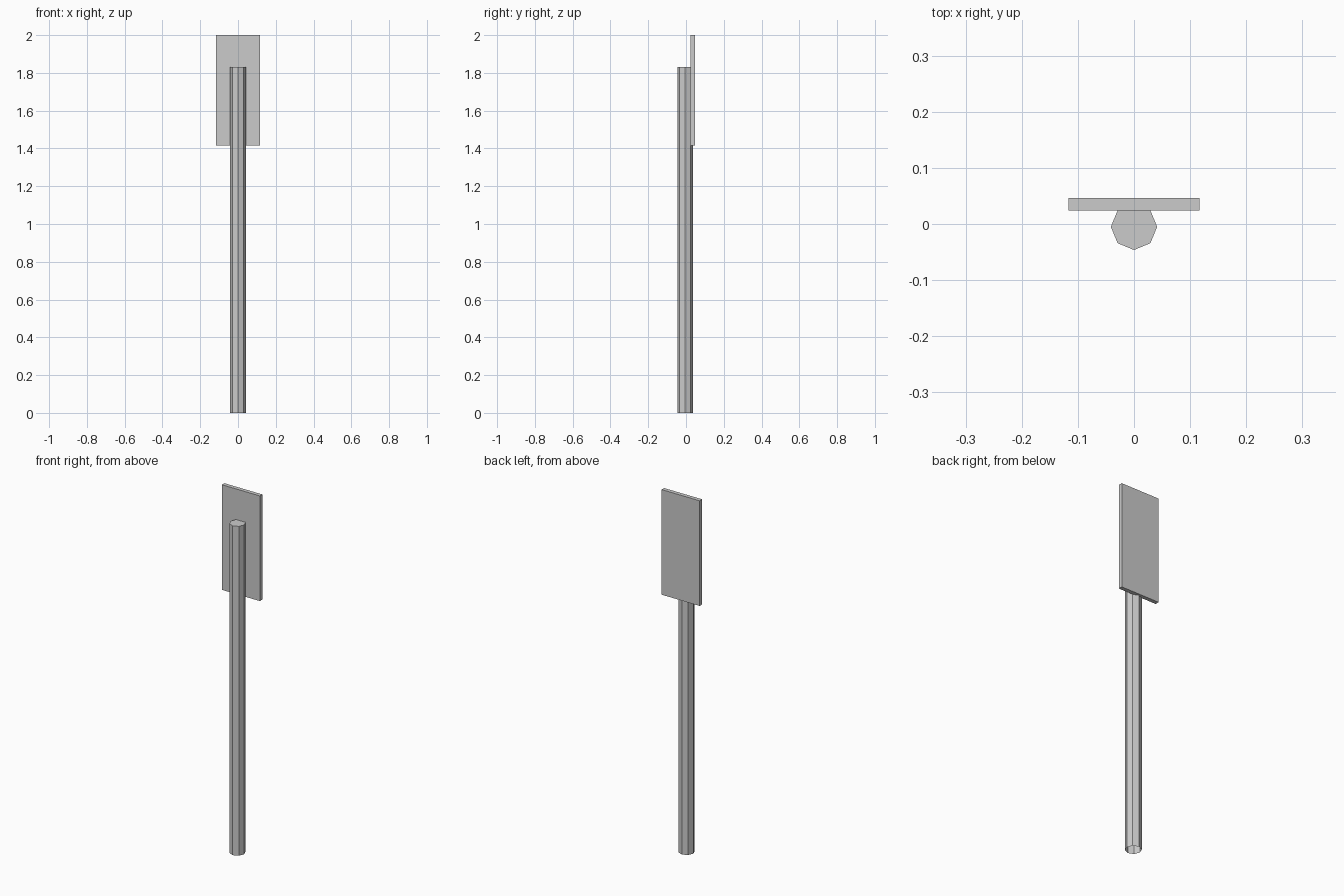
import bpy, bmesh
from math import pi, sin, cos

if "Cube" in bpy.data.objects:
    bpy.data.objects.remove(bpy.data.objects["Cube"])


def make_object(name, bm):
    bmesh.ops.recalc_face_normals(bm, faces=bm.faces)
    mesh = bpy.data.meshes.new(name)
    bm.to_mesh(mesh)
    bm.free()
    obj = bpy.data.objects.new(name, mesh)
    bpy.context.collection.objects.link(obj)
    return obj


# Eight-sided post: capped on top, open at the foot
SIDES, RADIUS, CENTRE_Y, HEIGHT = 8, 0.0413, -0.005, 1.83
bm = bmesh.new()
rings = [[bm.verts.new((RADIUS * sin(2 * pi * i / SIDES),
                        CENTRE_Y + RADIUS * cos(2 * pi * i / SIDES), z))
          for i in range(SIDES)] for z in (0, HEIGHT)]
low, high = rings
for i in range(SIDES):
    j = (i + 1) % SIDES
    bm.faces.new((low[j], low[i], high[i], high[j]))
bm.faces.new(reversed(high))
make_object("post", bm)

# Thin sign plate fixed to the back of the post
WIDTH, Y0, Y1, Z0, Z1 = 0.234, 0.0245, 0.0467, 1.416, 2.0
bm = bmesh.new()
bmesh.ops.create_cube(bm, size=1)
bmesh.ops.scale(bm, vec=(WIDTH, Y1 - Y0, Z1 - Z0), verts=bm.verts)
bmesh.ops.translate(bm, vec=(0, (Y0 + Y1) / 2, (Z0 + Z1) / 2), verts=bm.verts)
make_object("sign_plate", bm)
